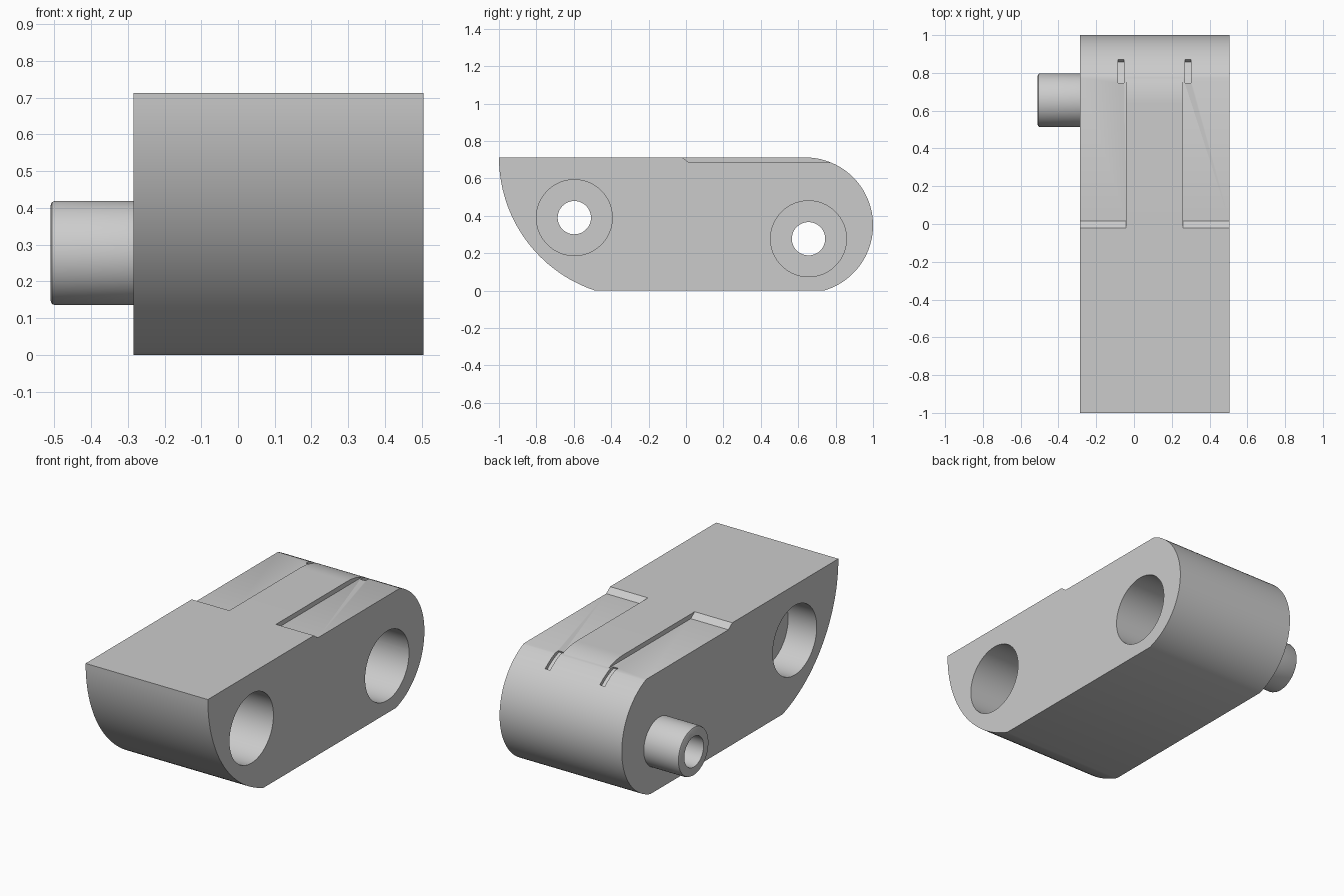
import bpy, bmesh, math

cube = bpy.data.objects.get("Cube")
if cube:
    bpy.data.objects.remove(cube, do_unlink=True)

grey = bpy.data.materials.new("metal grey")
grey.use_nodes = True
colour = (0.6, 0.6, 0.6, 1)
grey.diffuse_color = colour
grey.node_tree.nodes["Principled BSDF"].inputs["Base Color"].default_value = colour

LEFT, RIGHT, TOP = 0.505, -0.285, 0.712
FRONT_HOLE = (-0.597, 0.39)
REAR_HOLE = (0.655, 0.277)
REAR_ARC = (0.637, 0.349)
REAR_R = 0.363


def arc(centre, r, start, end, n):
    """Points (y, z) on an arc, angles in degrees."""
    angles = [math.radians(start + (end - start) * i / n) for i in range(n + 1)]
    return [(centre[0] + r * math.cos(a), centre[1] + r * math.sin(a)) for a in angles]


def circle(centre, r, n=64):
    return arc(centre, r, 0, 360, n)[:-1]


def prism(name, points, x0, x1):
    """Extrude a (y, z) outline from x0 to x1."""
    bm = bmesh.new()
    face = bm.faces.new([bm.verts.new((x0, y, z)) for y, z in points])
    extruded = bmesh.ops.extrude_face_region(bm, geom=[face])
    for v in extruded["geom"]:
        if isinstance(v, bmesh.types.BMVert):
            v.co.x = x1
    bmesh.ops.recalc_face_normals(bm, faces=bm.faces)
    mesh = bpy.data.meshes.new(name)
    bm.to_mesh(mesh)
    bm.free()
    mesh.materials.append(grey)
    obj = bpy.data.objects.new(name, mesh)
    bpy.context.collection.objects.link(obj)
    return obj


def activate(obj):
    bpy.ops.object.select_all(action="DESELECT")
    obj.select_set(True)
    bpy.context.view_layer.objects.active = obj


def combine(target, tool, operation="DIFFERENCE"):
    """Apply a boolean and discard the tool object."""
    tool.hide_render = True
    mod = target.modifiers.new("boolean", "BOOLEAN")
    mod.operation = operation
    mod.solver = "EXACT"
    mod.object = tool
    activate(target)
    bpy.ops.object.modifier_apply(modifier=mod.name)
    bpy.data.objects.remove(tool, do_unlink=True)


# Link body: large front sweep, rounded rear end with a small kink underneath
kink = -math.degrees(math.asin(REAR_ARC[1] / REAR_R))
outline = arc((-0.25, TOP), 0.75, 180, 180 + math.degrees(math.asin(TOP / 0.75)), 32)
outline += arc(REAR_ARC, REAR_R, kink, 90, 48)
body = prism("link_body", outline, RIGHT, LEFT)

# Hollow pin on the right side, with a small bevelled tip
pin = prism("pin", circle(REAR_HOLE, 0.142), RIGHT + 0.05, -0.51)
bm = bmesh.new()
bm.from_mesh(pin.data)
tip = [e for e in bm.edges if all(v.co.x < -0.5 for v in e.verts)]
bmesh.ops.bevel(bm, geom=tip, offset=0.012, segments=2, affect="EDGES", profile=0.5)
bm.to_mesh(pin.data)
bm.free()
combine(body, pin, "UNION")

# Counterbores and through bores
for hole in (FRONT_HOLE, REAR_HOLE):
    combine(body, prism("counterbore", circle(hole, 0.203), 0.0, 0.7))
    combine(body, prism("bore", circle(hole, 0.089), -0.7, 0.7))
combine(body, prism("right_counterbore", circle(FRONT_HOLE, 0.203), -0.7, -0.1))

# Lowered top pads on each side of the central rib, with a short ramp
pad = [(-0.034, 0.722), (0.016, 0.685), (1.1, 0.685), (1.1, 0.8), (-0.034, 0.8)]
for x0, x1 in ((-0.7, -0.042), (0.26, 0.7)):
    combine(body, prism("top_recess", pad, x0, x1))

# Short slots over the rear curve, beside the rib
slot = arc(REAR_ARC, REAR_R - 0.02, 72, 50, 6) + arc(REAR_ARC, REAR_R + 0.06, 50, 72, 6)
for x in (-0.068, 0.285):
    combine(body, prism("slot", slot, x - 0.016, x + 0.016))

activate(body)
bpy.ops.object.shade_smooth_by_angle(angle=math.radians(25))
